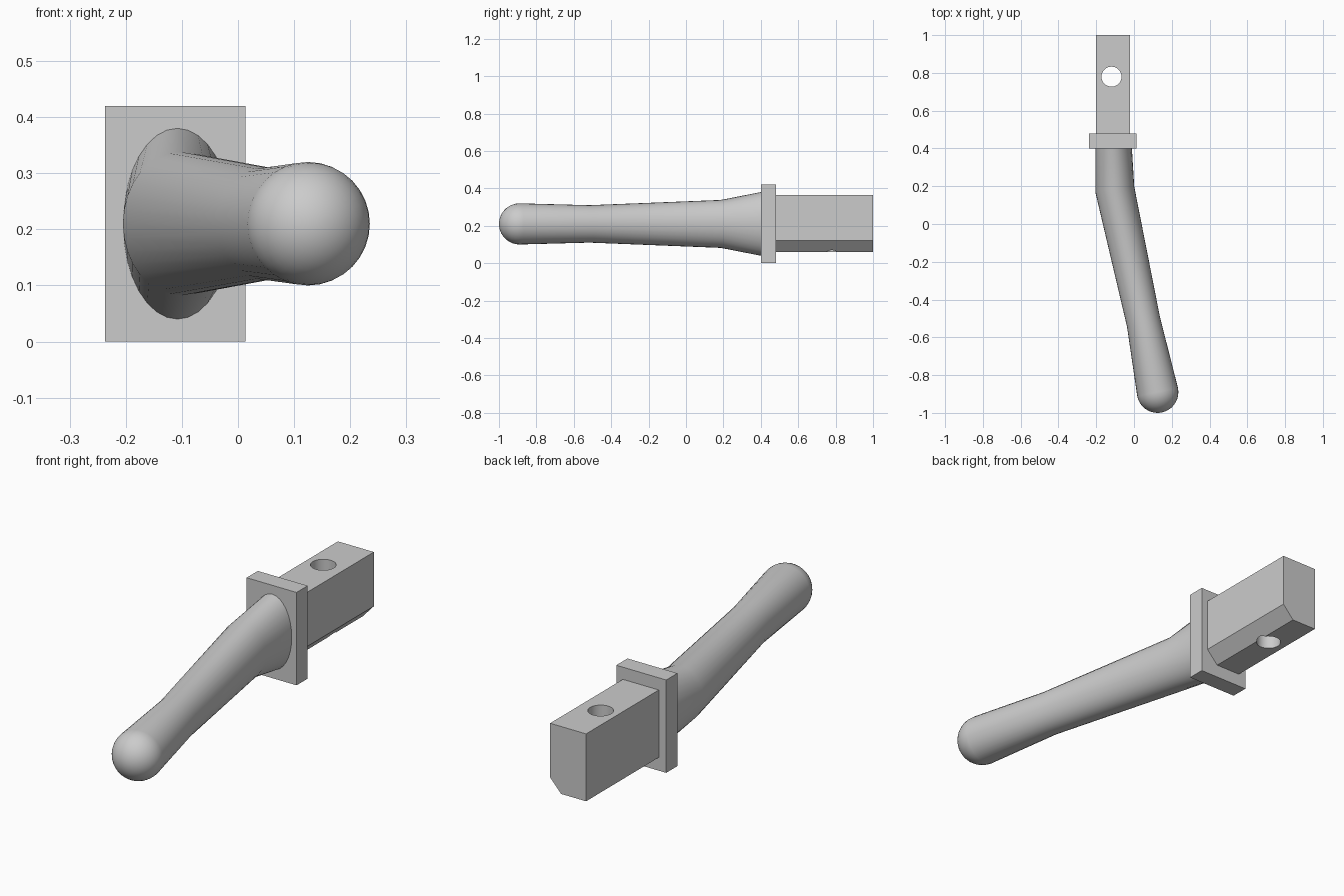
import bpy, bmesh, math
from mathutils import Vector

if "Cube" in bpy.data.objects:
    bpy.data.objects.remove(bpy.data.objects["Cube"])

grey = bpy.data.materials.new("plain grey")
grey.use_nodes = True
grey.diffuse_color = (0.6, 0.6, 0.6, 1)
grey.node_tree.nodes["Principled BSDF"].inputs["Base Color"].default_value = (0.6, 0.6, 0.6, 1)

SIDES = 32
MID_Z = 0.21


def finish(name, bm):
    bmesh.ops.recalc_face_normals(bm, faces=bm.faces)
    mesh = bpy.data.meshes.new(name)
    bm.to_mesh(mesh)
    bm.free()
    mesh.materials.append(grey)
    obj = bpy.data.objects.new(name, mesh)
    bpy.context.collection.objects.link(obj)
    return obj


def extrude_y(name, profile, y0, y1):
    """Prism along y from an (x, z) outline."""
    bm = bmesh.new()
    face = bm.faces.new([bm.verts.new((x, y0, z)) for x, z in profile])
    out = bmesh.ops.extrude_face_region(bm, geom=[face])
    moved = [v for v in out["geom"] if isinstance(v, bmesh.types.BMVert)]
    bmesh.ops.translate(bm, verts=moved, vec=(0, y1 - y0, 0))
    return finish(name, bm)


# Collar plate
extrude_y("collar_plate", [(-0.237, 0), (0.013, 0), (0.013, 0.42), (-0.237, 0.42)], 0.40, 0.48)

# Tang, with one lower edge bevelled
tang = extrude_y("tang", [(-0.2, 0.06), (-0.075, 0.06), (-0.02, 0.12),
                          (-0.02, 0.365), (-0.2, 0.365)], 0.48, 1.0)

# Pin hole through the tang
bpy.ops.mesh.primitive_cylinder_add(vertices=SIDES, radius=0.053, depth=1,
                                    location=(-0.119, 0.78, MID_Z))
cutter = bpy.context.object
cutter.name = "pin_hole_cutter"
cutter.data.materials.append(grey)
cut = tang.modifiers.new("pin_hole", "BOOLEAN")
cut.operation = "DIFFERENCE"
cut.solver = "EXACT"
cut.object = cutter
bpy.ops.object.select_all(action="DESELECT")
tang.select_set(True)
bpy.context.view_layer.objects.active = tang
bpy.ops.object.modifier_apply(modifier=cut.name)
bpy.data.objects.remove(cutter)
bpy.ops.object.shade_smooth_by_angle(angle=math.radians(30))

# Grip: centre x, centre y, half width, half height, yaw of each ring
rings = [(-0.108, 0.40, 0.097, 0.17, 0),
         (-0.102, 0.185, 0.104, 0.128, 0.14),
         (0.05, -0.517, 0.091, 0.10, 0.3)]

# Rounded tip: shrinking rings along the direction of the last section
TIP_YAW, TIP_R, STEPS = 0.2, 0.11, 9
for i in range(STEPS):
    a = i / STEPS * math.pi / 2
    r, d = TIP_R * math.cos(a), TIP_R * math.sin(a)
    rings.append((0.125 + d * math.sin(TIP_YAW), -0.89 - d * math.cos(TIP_YAW), r, r, TIP_YAW))

bm = bmesh.new()
loops = []
for x, y, w, h, yaw in rings:
    loop = []
    for k in range(SIDES):
        t = 2 * math.pi * k / SIDES
        u = w * math.cos(t)
        loop.append(bm.verts.new((x + u * math.cos(yaw), y + u * math.sin(yaw),
                                  MID_Z + h * math.sin(t))))
    loops.append(loop)
for a, b in zip(loops, loops[1:]):
    for k in range(SIDES):
        n = (k + 1) % SIDES
        bm.faces.new((a[k], a[n], b[n], b[k]))
pole = bm.verts.new(Vector((0.125, -0.89, MID_Z))
                    + TIP_R * Vector((math.sin(TIP_YAW), -math.cos(TIP_YAW), 0)))
for k in range(SIDES):
    bm.faces.new((loops[-1][k], loops[-1][(k + 1) % SIDES], pole))
bm.faces.new(loops[0])
grip = finish("grip", bm)
bpy.ops.object.select_all(action="DESELECT")
grip.select_set(True)
bpy.context.view_layer.objects.active = grip
bpy.ops.object.shade_smooth_by_angle(angle=math.radians(30))
